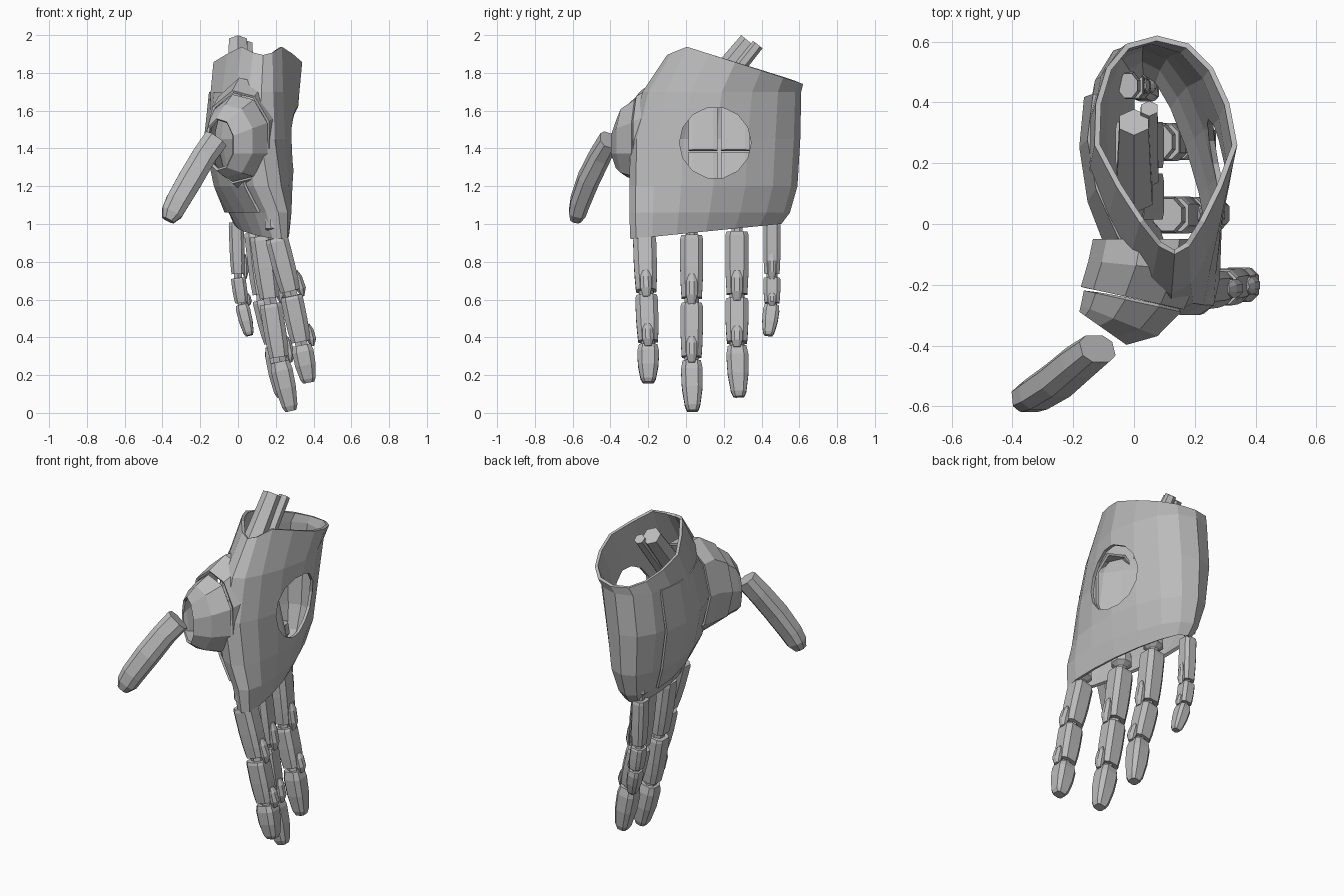
import bpy, bmesh, math
from mathutils import Vector

if "Cube" in bpy.data.objects:
    bpy.data.objects.remove(bpy.data.objects["Cube"])

grey = bpy.data.materials.new("mid grey")
grey.use_nodes = True
colour = (0.5, 0.5, 0.5, 1)
grey.diffuse_color = colour
grey.node_tree.nodes["Principled BSDF"].inputs["Base Color"].default_value = colour


def loft(name, rings, closed=True, caps=True, thickness=0):
    """Skin a list of point rings; optionally cap the ends or thicken inward."""
    bm = bmesh.new()
    rows = [[bm.verts.new(p) for p in ring] for ring in rings]
    n = len(rows[0])
    for a, b in zip(rows, rows[1:]):
        for i in range(n if closed else n - 1):
            j = (i + 1) % n
            bm.faces.new((a[i], a[j], b[j], b[i]))
    if caps:
        bm.faces.new(rows[0][::-1])
        bm.faces.new(rows[-1])
        bmesh.ops.recalc_face_normals(bm, faces=bm.faces)
    mesh = bpy.data.meshes.new(name)
    bm.to_mesh(mesh)
    bm.free()
    ob = bpy.data.objects.new(name, mesh)
    bpy.context.collection.objects.link(ob)
    mesh.materials.append(grey)
    if thickness:
        mod = ob.modifiers.new("wall", "SOLIDIFY")
        mod.thickness, mod.offset = thickness, -1
    return ob


def rounded(value, power):
    return math.copysign(abs(value) ** power, value)


def tube_ring(p, axis, wx, wy, sides=8, power=1):
    """Ring around p, square to axis; wy runs along y, low power is boxier."""
    axis = Vector(axis).normalized()
    u = Vector((0, 1, 0)).cross(axis).normalized()
    v = axis.cross(u)
    angles = [math.tau * (i + 0.5) / sides for i in range(sides)]
    return [Vector(p) + u * wx * rounded(math.cos(a), power)
            + v * wy * rounded(math.sin(a), power) for a in angles]


def bar(name, p, q, stations, sides=8, power=1):
    """Straight limb from p to q; stations are (fraction, wx, wy)."""
    p, q = Vector(p), Vector(q)
    return loft(name, [tube_ring(p.lerp(q, t), q - p, wx, wy, sides, power)
                       for t, wx, wy in stations])


# Palm shell: rings from wrist to knuckles
# z, centre x, centre y, half x, half y, front pinch, lean of x with y
SECTIONS = [
    (1.94, 0.105, 0.26, 0.235, 0.36, 0.55, -0.08),
    (1.70, 0.09, 0.19, 0.235, 0.42, 0.4, -0.08),
    (1.45, 0.075, 0.155, 0.23, 0.45, 0.25, -0.1),
    (1.20, 0.095, 0.145, 0.19, 0.445, 0.15, -0.15),
    (1.06, 0.12, 0.125, 0.14, 0.425, 0.1, -0.22),
    (0.95, 0.13, 0.105, 0.1, 0.4, 0.1, -0.25),
]


def palm_ring(section, angles, grow=0):
    z, cx, cy, rx, ry, pinch, lean = section
    ring = []
    for a in angles:
        s = math.sin(a)
        c = rounded(math.cos(a), 0.85) * (1 - pinch * max(0, -s))
        y = cy + (ry + grow) * s
        h = z
        if z > 1.9:      # slanted wrist rim
            h += min(-0.32 * y, 0.45 * y)
        elif z < 1:      # knuckle edge rises toward the little finger
            h += 0.1 * y
        ring.append((cx + (rx + grow) * c + lean * (y - cy), y, h))
    return ring


around = [math.tau * i / 16 for i in range(16)]
shell = loft("palm_shell", [palm_ring(s, around) for s in SECTIONS][::-1],
             caps=False, thickness=0.018)

# Round opening in the back of the hand
bpy.ops.mesh.primitive_cylinder_add(vertices=14, radius=0.19, depth=0.4,
                                    location=(0.36, 0.155, 1.43),
                                    rotation=(0, math.pi / 2, 0))
cutter = bpy.context.object
cutter.name = "opening_cutter"
cutter.hide_render = True
cut = shell.modifiers.new("opening", "BOOLEAN")
cut.object, cut.operation, cut.solver = cutter, "DIFFERENCE", "EXACT"
bpy.context.view_layer.objects.active = shell
for mod in list(shell.modifiers):
    bpy.ops.object.modifier_apply(modifier=mod.name)
bpy.data.objects.remove(cutter)

# Separate palm plate laid over the inner side, flush at its upper edge
span = [math.radians(d) for d in range(146, 240, 22)]
grows = (0.006, 0.02, 0.022, 0.02)
loft("palm_plate", [palm_ring(s, span, g) for s, g in zip(SECTIONS[1:5], grows)][::-1],
     closed=False, caps=False, thickness=0.014)


# Thumb mount: two collars narrowing and turning toward the thumb
def mount_ring(x, y, z, rx, rz, tilt):
    pts = [math.tau * (i + 0.5) / 9 for i in range(9)]
    return [(x + rx * math.cos(a), y - tilt * rx * math.cos(a), z + rz * math.sin(a))
            for a in pts]


loft("thumb_mount_base", [mount_ring(0.055, -0.05, 1.48, 0.19, 0.29, 0),
                          mount_ring(0.04, -0.14, 1.48, 0.19, 0.3, 0.1),
                          mount_ring(0.0, -0.245, 1.46, 0.175, 0.25, 0.22)],
     caps=False, thickness=0.015)
loft("thumb_mount_collar", [mount_ring(0.0, -0.255, 1.455, 0.165, 0.235, 0.22),
                            mount_ring(-0.045, -0.32, 1.44, 0.13, 0.195, 0.4),
                            mount_ring(-0.1, -0.345, 1.42, 0.08, 0.14, 0.7)],
     caps=False, thickness=0.015)

# Thumb: gently curved limb with a blunt tip; centre, half x, half y
THUMB = [
    ((-0.12, -0.41, 1.445), 0.07, 0.05), ((-0.18, -0.455, 1.36), 0.068, 0.058),
    ((-0.25, -0.515, 1.24), 0.07, 0.06), ((-0.32, -0.56, 1.12), 0.066, 0.055),
    ((-0.35, -0.575, 1.06), 0.06, 0.048), ((-0.37, -0.585, 1.02), 0.035, 0.03),
]
rings = []
for i, (p, wx, wy) in enumerate(THUMB):
    ahead, behind = THUMB[min(i + 1, len(THUMB) - 1)][0], THUMB[max(i - 1, 0)][0]
    rings.append(tube_ring(p, Vector(ahead) - Vector(behind), wx, wy, 8, 0.75))
loft("thumb", rings)

# Fingers: joint positions from knuckle to tip, half width x, half width y
FINGERS = {
    "index": ([(0.2, -0.22, 0.94), (0.28, -0.21, 0.63), (0.335, -0.2, 0.365),
               (0.375, -0.2, 0.16)], 0.064, 0.064),
    "middle": ([(0.12, 0.03, 0.95), (0.17, 0.03, 0.59), (0.22, 0.03, 0.28),
                (0.28, 0.035, 0.01)], 0.064, 0.064),
    "ring": ([(0.09, 0.27, 0.97), (0.13, 0.27, 0.61), (0.19, 0.27, 0.36),
              (0.235, 0.28, 0.085)], 0.062, 0.065),
    "little": ([(-0.01, 0.455, 1.02), (0.0, 0.455, 0.72), (0.02, 0.455, 0.575),
                (0.06, 0.435, 0.41)], 0.042, 0.048),
}
for finger, (joints, wx, wy) in FINGERS.items():
    joints = [Vector(j) for j in joints]
    # Knuckle block inside the palm and the pin below it
    bar(finger + "_knuckle", joints[0] + Vector((-0.01, 0, 0.1)), joints[0],
        [(0, wx * 0.8, wy * 0.9), (0.6, wx * 0.9, wy), (0.8, wx * 0.5, wy * 0.5),
         (1.2, wx * 0.5, wy * 0.5)])
    for k, part in enumerate(("lower", "middle", "tip")):
        p, q = joints[k], joints[k + 1]
        step = q - p
        s = 1 - 0.03 * k
        a, b = wx * s, wy * s
        if part == "tip":
            shape = [(0.03, a * 0.85, b * 0.85), (0.2, a, b), (0.55, a * 0.95, b * 0.95),
                     (0.9, a * 0.72, b * 0.7), (1, a * 0.5, b * 0.5)]
        else:
            shape = [(0.04, a * 0.95, b * 0.9), (0.1, a, b), (0.5, a, b),
                     (0.75, a * 0.95, b * 0.95), (0.95, a * 0.85, b * 0.88)]
            # Hinge core and raised guard on the back of each joint
            bar(f"{finger}_{part}_hinge", q - step * 0.1, q + step * 0.12,
                [(0, a * 0.6, b * 0.6), (1, a * 0.6, b * 0.6)], 6)
            back = Vector((a * 0.95, 0, 0))
            bar(f"{finger}_{part}_guard", q - step * 0.4 + back,
                q + step * 0.04 + back,
                [(0, a * 0.1, b * 0.25), (0.25, a * 0.35, b * 0.5),
                 (0.7, a * 0.45, b * 0.5), (1, a * 0.12, b * 0.3)])
        bar(f"{finger}_{part}_segment", p, q, shape, 8, 0.6)

# Wrist rod leaning out of the palm, with a thinner rod beside it
bar("wrist_rod", (0.0, 0.09, 1.66), (0.0, 0.335, 1.965),
    [(0, 0.07, 0.07), (0.5, 0.062, 0.062), (1, 0.055, 0.055)], 6)
bar("wrist_side_rod", (0.05, 0.15, 1.66), (0.05, 0.38, 1.95),
    [(0, 0.035, 0.035), (1, 0.032, 0.032)], 6)

# Inner panels lining the palm, split into quarters
for side, y in (("front", 0.09), ("rear", 0.26)):
    for level, t in (("lower", 0), ("upper", 0.5)):
        low, high = Vector((0.085, y, 1.12)), Vector((-0.05, y, 1.66))
        bar(f"inner_panel_{level}_{side}", low.lerp(high, t), low.lerp(high, t + 0.48),
            [(0, 0.014, 0.078), (1, 0.014, 0.078)], 8, 0.4)
